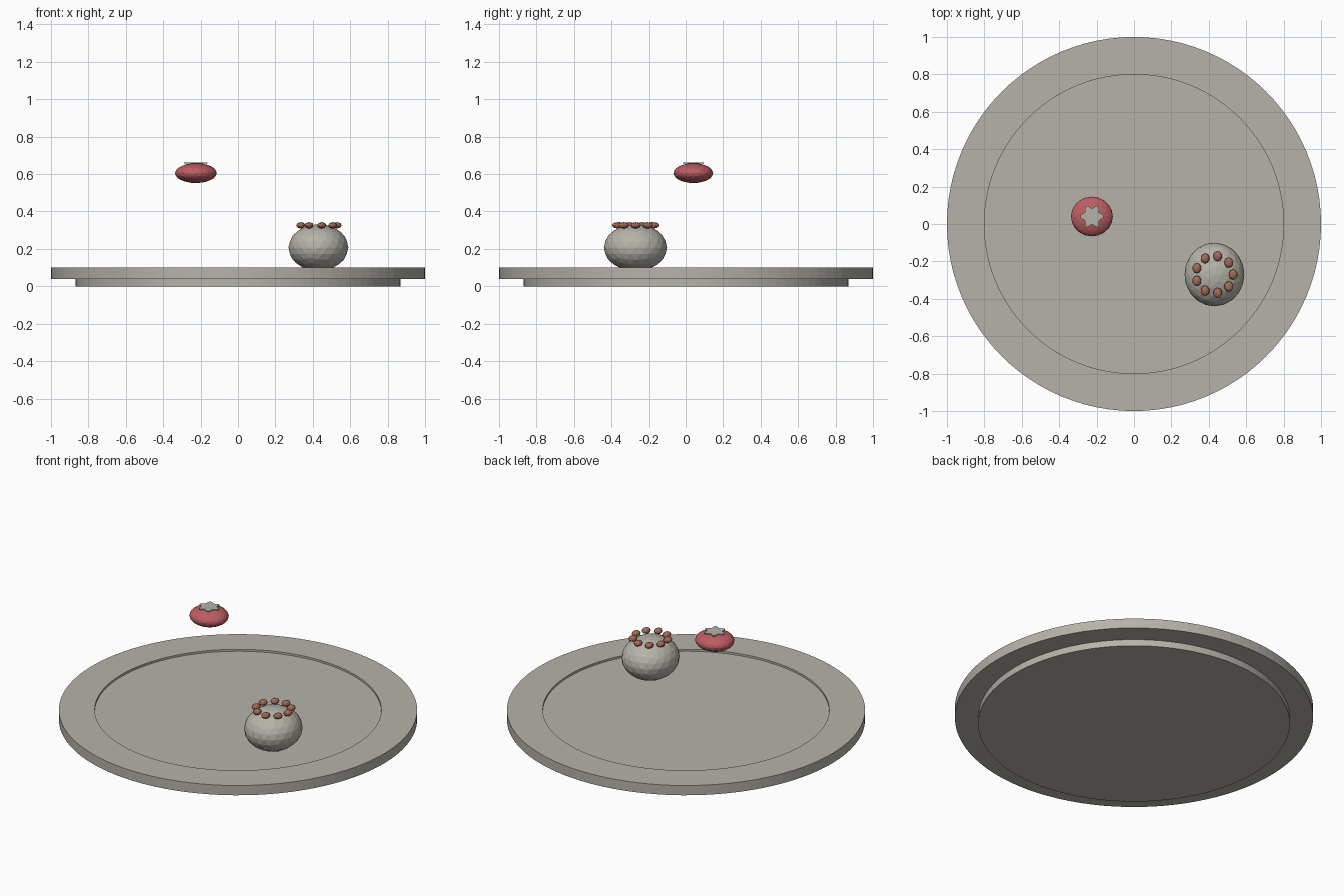
import bpy, bmesh, math

if "Cube" in bpy.data.objects:
    bpy.data.objects.remove(bpy.data.objects["Cube"])


def material(name, rgb):
    m = bpy.data.materials.new(name)
    m.diffuse_color = (*rgb, 1)
    m.use_nodes = True
    m.node_tree.nodes["Principled BSDF"].inputs["Base Color"].default_value = m.diffuse_color
    return m


STONE = material("warm_grey", (0.47, 0.45, 0.40))
RED = material("berry_red", (0.50, 0.11, 0.12))
BROWN = material("bead_brown", (0.36, 0.15, 0.10))


def finish(name, bm, mat):
    bmesh.ops.recalc_face_normals(bm, faces=bm.faces)
    me = bpy.data.meshes.new(name)
    bm.to_mesh(me)
    bm.free()
    me.materials.append(mat)
    ob = bpy.data.objects.new(name, me)
    bpy.context.collection.objects.link(ob)
    return ob


def ellipsoid(name, centre, radii, mat, level):
    bm = bmesh.new()
    bmesh.ops.create_icosphere(bm, subdivisions=level, radius=1)
    bmesh.ops.scale(bm, vec=radii, verts=bm.verts)
    bmesh.ops.translate(bm, vec=centre, verts=bm.verts)
    return finish(name, bm, mat)


# Round tray: one lathed profile with a narrower foot and a shallow recess
def tray(profile, n=96):
    bm = bmesh.new()
    rings = [[bm.verts.new((r * math.cos(math.tau * i / n),
                            r * math.sin(math.tau * i / n), z)) for i in range(n)]
             for r, z in profile]
    for a, b in zip(rings, rings[1:]):
        for i in range(n):
            j = (i + 1) % n
            bm.faces.new((a[i], a[j], b[j], b[i]))
    bm.faces.new(rings[0])
    bm.faces.new(rings[-1])
    return finish("tray", bm, STONE)


tray([(0.87, 0), (0.87, 0.04), (1, 0.04), (1, 0.10), (0.80, 0.10), (0.80, 0.088)])

# Faceted bun with a crown of nine beads
CX, CY = 0.43, -0.27
ellipsoid("bun", (CX, CY, 0.207), (0.16, 0.17, 0.125), STONE, 3)
for i in range(9):
    a = math.tau * i / 9
    ellipsoid(f"bead_{i + 1}", (CX + 0.1 * math.cos(a), CY + 0.1 * math.sin(a), 0.326),
              (0.024, 0.028, 0.017), BROWN, 2)

# Floating flattened berry
BX, BY = -0.225, 0.04
ellipsoid("berry", (BX, BY, 0.605), (0.112, 0.106, 0.053), RED, 3)

# Thin six-lobed leaf cap above the berry
bm = bmesh.new()
outline = []
for i in range(48):
    a = math.tau * i / 48
    r = 0.053 + 0.010 * math.cos(6 * a)
    outline.append(bm.verts.new((BX + r * math.cos(a), BY + r * math.sin(a), 0.656)))
face = bm.faces.new(outline)
ext = bmesh.ops.extrude_face_region(bm, geom=[face])
bmesh.ops.translate(bm, vec=(0, 0, 0.006),
                    verts=[v for v in ext["geom"] if isinstance(v, bmesh.types.BMVert)])
finish("leaf_cap", bm, STONE)
